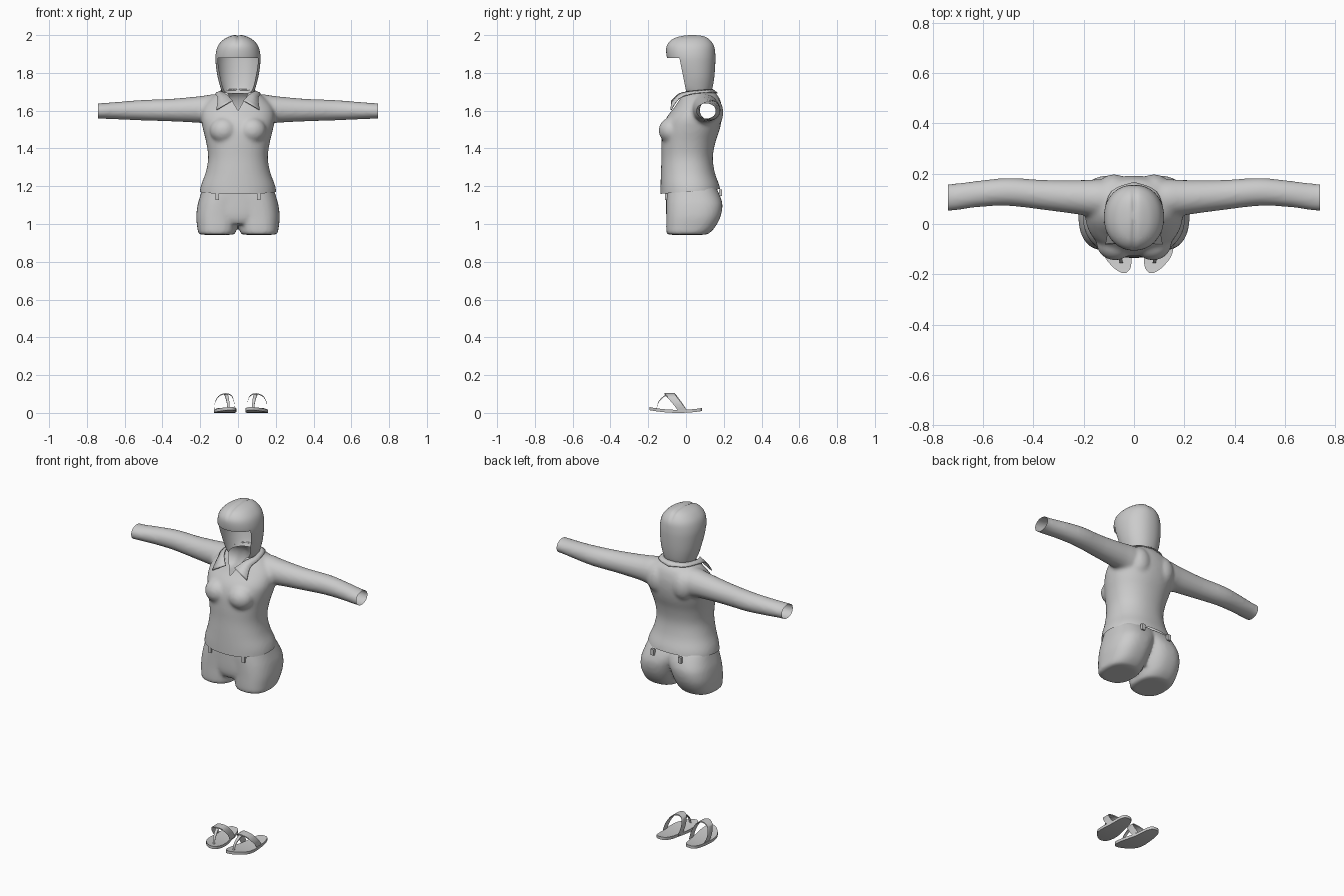
import bpy, bmesh, math
from mathutils import Vector

if "Cube" in bpy.data.objects:
    bpy.data.objects.remove(bpy.data.objects["Cube"])

grey = bpy.data.materials.new("light_grey")
grey.diffuse_color = (0.6, 0.6, 0.6, 1)
grey.use_nodes = True
grey.node_tree.nodes["Principled BSDF"].inputs["Base Color"].default_value = grey.diffuse_color


def spline(rows, steps):
    """Smooth interpolation through rows of numbers."""
    out = []
    for i in range(len(rows) - 1):
        p0, p1 = rows[max(i - 1, 0)], rows[i]
        p2, p3 = rows[i + 1], rows[min(i + 2, len(rows) - 1)]
        for s in range(steps):
            t = s / steps
            out.append([0.5 * (2 * b + (c - a) * t + (2 * a - 5 * b + 4 * c - d) * t * t
                               + (3 * b - a - 3 * c + d) * t ** 3)
                        for a, b, c, d in zip(p0, p1, p2, p3)])
    return out + [list(rows[-1])]


def loft(bm, rows, axis="z", n=48, power=2.0, steps=4, flip=1):
    """Closed tube; each row is (position, min a, max a, min b, max b)."""
    rings = []
    for p, a0, a1, b0, b1 in spline(rows, steps):
        ring = []
        for k in range(n):
            t = 2 * math.pi * k / n
            c, s = math.cos(t), math.sin(t)
            a = (a0 + a1) / 2 + (a1 - a0) / 2 * math.copysign(abs(c) ** (2 / power), c)
            b = (b0 + b1) / 2 + (b1 - b0) / 2 * math.copysign(abs(s) ** (2 / power), s)
            co = (a * flip, b, p) if axis == "z" else (p * flip, a, b)
            ring.append(bm.verts.new(co))
        rings.append(ring)
    faces = [bm.faces.new(rings[0]), bm.faces.new(rings[-1])]
    for r, q in zip(rings, rings[1:]):
        faces += [bm.faces.new((r[k], r[(k + 1) % n], q[(k + 1) % n], q[k])) for k in range(n)]
    bmesh.ops.recalc_face_normals(bm, faces=faces)


def ball(bm, centre, radii):
    res = bmesh.ops.create_uvsphere(bm, u_segments=24, v_segments=16, radius=1)
    for v in res["verts"]:
        v.co = Vector([c + r * x for c, r, x in zip(centre, radii, v.co)])


def finish(bm, name):
    me = bpy.data.meshes.new(name)
    bm.to_mesh(me)
    bm.free()
    ob = bpy.data.objects.new(name, me)
    bpy.context.collection.objects.link(ob)
    me.materials.clear()
    me.materials.append(grey)
    bpy.ops.object.select_all(action="DESELECT")
    bpy.context.view_layer.objects.active = ob
    ob.select_set(True)
    bpy.ops.object.shade_smooth_by_angle(angle=math.radians(45))
    return ob


def fuse(bm, voxel=0.01, rounds=6):
    """Melt overlapping volumes into one smooth skin."""
    ob = finish(bm, "blend")
    m = ob.modifiers.new("remesh", "REMESH")
    m.mode, m.voxel_size = "VOXEL", voxel
    m = ob.modifiers.new("smooth", "SMOOTH")
    m.factor, m.iterations = 0.5, rounds
    out = bmesh.new()
    out.from_object(ob, bpy.context.evaluated_depsgraph_get())
    bpy.data.objects.remove(ob)
    return out


def cut(bm, co, no, clear=True):
    bmesh.ops.bisect_plane(bm, geom=bm.verts[:] + bm.edges[:] + bm.faces[:],
                           plane_co=co, plane_no=no, clear_outer=clear)


def drop(bm, rule):
    bad = [f for f in bm.faces if rule(f.calc_center_median())]
    bmesh.ops.delete(bm, geom=bad, context="FACES")


# Sweater: torso, bust, shoulder blades and sleeves, opened at hem, cuffs and neck
bm = bmesh.new()
loft(bm, [(1.10, -.205, .205, -.135, .185), (1.19, -.20, .20, -.135, .18),
          (1.27, -.172, .172, -.133, .153), (1.35, -.158, .158, -.13, .142),
          (1.43, -.168, .168, -.13, .155), (1.50, -.185, .185, -.125, .178),
          (1.56, -.195, .195, -.105, .19), (1.62, -.185, .185, -.06, .19),
          (1.67, -.14, .14, -.03, .175), (1.70, -.095, .095, -.012, .15),
          (1.74, -.085, .085, .0, .14)], power=2.2)
for s in (1, -1):
    loft(bm, [(.06, .02, .175, 1.52, 1.69), (.14, .025, .178, 1.525, 1.686),
              (.20, .035, .175, 1.535, 1.677), (.35, .055, .175, 1.543, 1.663),
              (.50, .072, .183, 1.548, 1.657), (.62, .067, .172, 1.553, 1.648),
              (.72, .053, .16, 1.557, 1.64), (.78, .053, .16, 1.557, 1.64)],
         axis="x", flip=s)
    ball(bm, (s * .075, -.075, 1.495), (.075, .07, .07))
    ball(bm, (s * .08, .13, 1.59), (.07, .068, .09))
bm = fuse(bm)
cut(bm, (0, -.13, 1.16), (0, .08, -1))
cut(bm, (0, 0, 1.697), (0, 0, 1))
for s in (1, -1):
    cut(bm, (s * .74, 0, 0), (s, 0, 0))
    cut(bm, (0, 0, 1.60), (s, 0, -.6), clear=False)
drop(bm, lambda c: c.y < .04 and abs(c.x) < (c.z - 1.60) * .6)
finish(bm, "sweater")

# Shorts: two rounded legs joined by a front panel
bm = bmesh.new()
for s in (1, -1):
    loft(bm, [(.943, .025, .198, -.092, .105), (.953, .013, .21, -.103, .125),
              (.985, .004, .216, -.105, .155), (1.04, -.01, .221, -.104, .183),
              (1.10, -.03, .214, -.104, .193), (1.15, -.06, .20, -.104, .18),
              (1.20, -.08, .185, -.10, .155)], power=2.5, flip=s)
loft(bm, [(1.0, -.11, .11, -.09, .10), (1.05, -.15, .15, -.105, .12),
          (1.20, -.16, .16, -.105, .13)], power=2.6)
finish(fuse(bm, rounds=5), "shorts")

# Belt loops
bm = bmesh.new()
for x, y, z in ((.11, -.103, 1.145), (.09, .182, 1.165)):
    for s in (1, -1):
        res = bmesh.ops.create_cube(bm, size=1)
        for v in res["verts"]:
            v.co = Vector((s * x + v.co.x * .02, y + v.co.y * .016, z + v.co.z * .035))
finish(bm, "belt_loops")

# Hair: rounded cap with a parting, a fringe and a face opening
bm = bmesh.new()
loft(bm, [(1.685, -.078, .078, -.01, .125), (1.72, -.092, .092, -.045, .14),
          (1.78, -.108, .108, -.065, .15), (1.85, -.118, .118, -.092, .155),
          (1.90, -.118, .118, -.104, .155), (1.945, -.105, .105, -.102, .148),
          (1.978, -.075, .075, -.075, .125), (1.995, -.04, .04, -.03, .095),
          (2.002, -.008, .008, .02, .05)], n=72, power=2.15)
for v in bm.verts:
    if v.co.z > 1.92:
        v.co.z -= .007 * math.exp(-(v.co.x / .01) ** 2) * min(1, (v.co.z - 1.92) / .05)
cut(bm, (0, 0, 1.88), (0, 0, 1), clear=False)
cut(bm, (0, -.035, 1.88), (0, 1, .2), clear=False)
drop(bm, lambda c: c.z < 1.69 or (c.z < 1.88 and c.y < -.035 + (1.88 - c.z) * .2))
finish(bm, "hair")

# Collar: folded band with pointed tips
inner = [(.03, -.078, 1.655), (.068, -.035, 1.692), (.092, .03, 1.705),
         (.07, .11, 1.712), (0, .14, 1.715)]
outer = [(.115, -.082, 1.605), (.108, -.04, 1.665), (.12, .03, 1.692),
         (.09, .13, 1.70), (0, .168, 1.695)]
bm = bmesh.new()
for s in (1, -1):
    a, b = ([bm.verts.new((s * x, y, z)) for x, y, z in spline(r, 4)] for r in (inner, outer))
    for i in range(len(a) - 1):
        bm.faces.new((a[i], a[i + 1], b[i + 1], b[i])[::s])
bmesh.ops.remove_doubles(bm, verts=bm.verts, dist=.0005)
bmesh.ops.recalc_face_normals(bm, faces=bm.faces)
collar = finish(bm, "collar")
collar.modifiers.new("cloth", "SOLIDIFY").thickness = .006


# Sandals, mirrored about the line between the feet
def sole_z(y):
    return .014 * ((y + .04) / .15) ** 2


def ribbon(bm, path, thick=.006):
    """Strap through rows of (x, y, z, half width along x, half width along y)."""
    rows = []
    for x, y, z, wx, wy in spline(path, 5):
        rows.append([bm.verts.new((x + i * wx, y + i * wy, z + h))
                     for i, h in ((-1, 0), (1, 0), (1, thick), (-1, thick))])
    for r, q in zip(rows, rows[1:]):
        for k in range(4):
            bm.faces.new((r[k], r[(k + 1) % 4], q[(k + 1) % 4], q[k]))
    bm.faces.new(rows[0])
    bm.faces.new(rows[-1])


for side, s in (("right", 1), ("left", -1)):
    bm = bmesh.new()
    rings = []
    for y, x0, x1 in spline([(-.194, .06, .08), (-.175, .044, .11), (-.13, .039, .147),
                             (-.08, .044, .158), (-.02, .058, .155), (.04, .068, .15),
                             (.075, .082, .14), (.086, .1, .125)], 3):
        z = sole_z(y)
        rings.append([bm.verts.new((x, y, z + h))
                      for x, h in ((x0, 0), (x1, 0), (x1, .016), (x0, .016))])
    for r, q in zip(rings, rings[1:]):
        for k in range(4):
            bm.faces.new((r[k], r[(k + 1) % 4], q[(k + 1) % 4], q[k]))
    bm.faces.new(rings[0])
    bm.faces.new(rings[-1])
    # Arched strap over the foot and thong to the toe
    ribbon(bm, [(.052, -.02, .012, .0, .022), (.05, -.045, .05, .0, .022),
                (.065, -.075, .088, .0, .024), (.10, -.088, .098, .0, .026),
                (.135, -.075, .082, .0, .024), (.153, -.045, .045, .0, .022),
                (.152, -.02, .012, .0, .022)])
    ribbon(bm, [(.095, -.085, .097, .009, 0), (.09, -.115, .085, .009, 0),
                (.083, -.145, .055, .007, 0), (.08, -.156, .018, .006, 0)])
    for v in bm.verts:
        v.co.x = .015 + s * (v.co.x - .015)
    bmesh.ops.recalc_face_normals(bm, faces=bm.faces)
    finish(bm, side + "_sandal")
